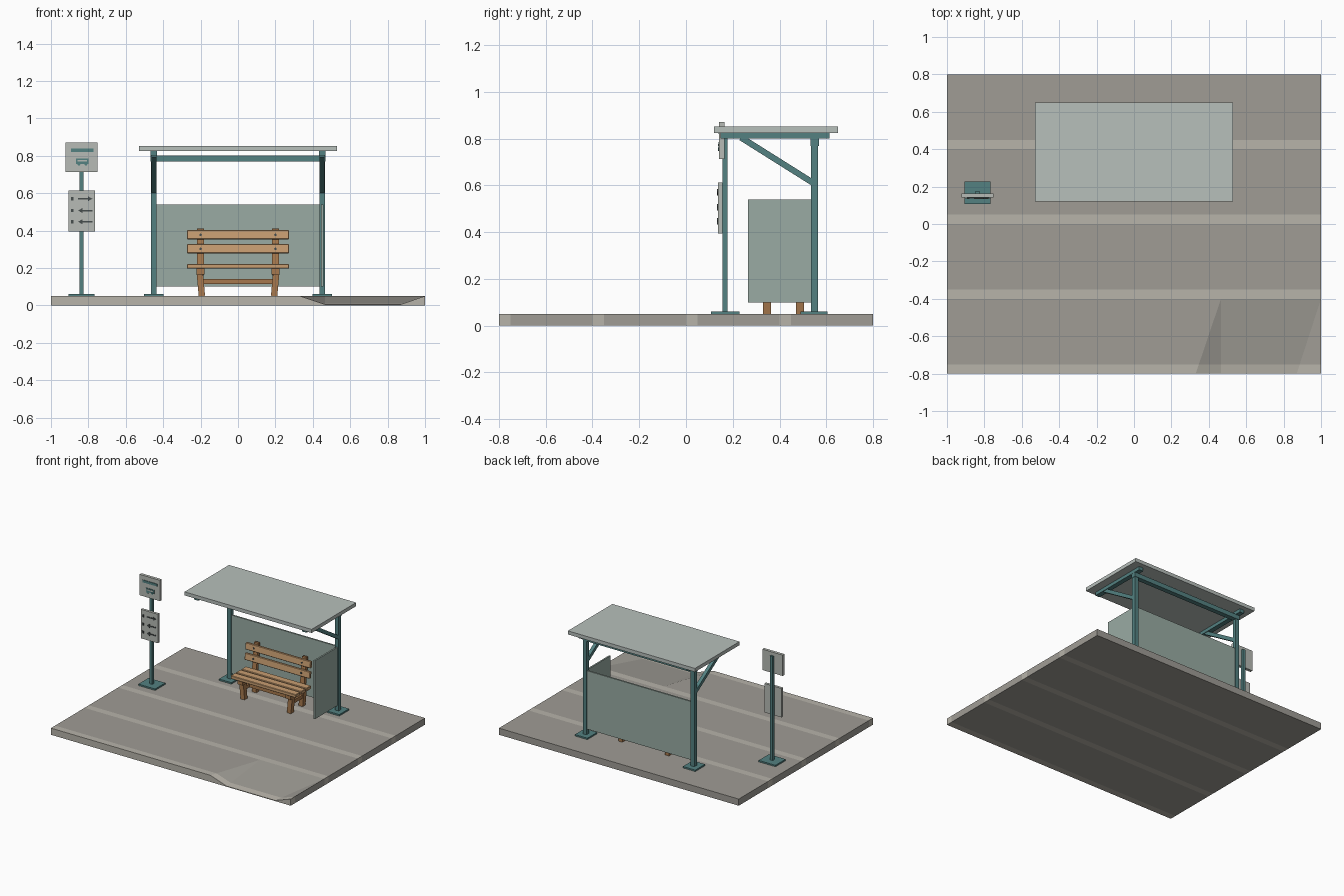
import bpy, bmesh, math
from mathutils import Vector, Matrix

if "Cube" in bpy.data.objects:
    bpy.data.objects.remove(bpy.data.objects["Cube"])


def material(name, rgb):
    m = bpy.data.materials.new(name)
    m.diffuse_color = (*[(c / 255) ** 2.2 for c in rgb], 1)
    m.use_nodes = True
    m.node_tree.nodes["Principled BSDF"].inputs["Base Color"].default_value = m.diffuse_color
    return m


PAVING = material("paving", (158, 155, 148))
KERB = material("kerb", (182, 178, 168))
STEEL = material("teal_steel", (84, 128, 128))
ROOF = material("roof_grey", (182, 190, 186))
PANEL = material("panel_green", (152, 170, 162))
BOARD = material("sign_board", (182, 186, 180))
DARK = material("dark_marks", (72, 78, 78))
SLAT = material("light_wood", (198, 156, 112))
WOOD = material("dark_wood", (166, 120, 78))


def finish(name, bm, *mats):
    bmesh.ops.recalc_face_normals(bm, faces=bm.faces)
    me = bpy.data.meshes.new(name)
    bm.to_mesh(me)
    bm.free()
    for m in mats:
        me.materials.append(m)
    ob = bpy.data.objects.new(name, me)
    bpy.context.collection.objects.link(ob)
    return ob


def box(name, x, y, z, mat, bevel=0):
    """Box from three (min, max) ranges."""
    bm = bmesh.new()
    size = [b - a for a, b in (x, y, z)]
    mid = [(a + b) / 2 for a, b in (x, y, z)]
    bmesh.ops.create_cube(bm, size=1, matrix=Matrix.Translation(mid) @ Matrix.Diagonal((*size, 1)))
    if bevel:
        bmesh.ops.bevel(bm, geom=bm.edges[:], offset=bevel, segments=1, affect='EDGES')
    return finish(name, bm, mat)


def bar(name, a, b, w, d, mat):
    """Straight bar from a to b, w wide across x."""
    a, b = Vector(a), Vector(b)
    axis = (b - a).normalized()
    side = Vector((1, 0, 0))
    side = (side - axis * side.dot(axis)).normalized()
    rot = Matrix((side, axis.cross(side), axis)).transposed().to_4x4()
    bm = bmesh.new()
    bmesh.ops.create_cube(bm, size=1, matrix=Matrix.Translation((a + b) / 2) @ rot
                          @ Matrix.Diagonal((w, d, (b - a).length, 1)))
    return finish(name, bm, mat)


def plate(name, pts, y0, y1, mat):
    """Outline in x, z extruded along y."""
    bm = bmesh.new()
    f = bm.faces.new([bm.verts.new((x, y0, z)) for x, z in pts])
    ext = bmesh.ops.extrude_face_region(bm, geom=[f])["geom"]
    bmesh.ops.translate(bm, vec=(0, y1 - y0, 0), verts=[v for v in ext if isinstance(v, bmesh.types.BMVert)])
    return finish(name, bm, mat)


def disc(name, x, y, z, r, depth, mat, n=8):
    """Short cylinder along y."""
    bm = bmesh.new()
    bmesh.ops.create_cone(bm, cap_ends=True, segments=n, radius1=r, radius2=r, depth=depth,
                          matrix=Matrix.Translation((x, y, z)) @ Matrix.Rotation(math.pi / 2, 4, 'X'))
    return finish(name, bm, mat)


# Pavement with light bands and a dropped kerb at the front right
H = 0.05
cuts = [-0.8, -0.75, -0.4, -0.35, 0, 0.05, 0.4, 0.45, 0.8]
bm = bmesh.new()
rows = []
for y in cuts:
    t = max(0, (-0.4 - y) / 0.4)
    low = H - 0.045 * t
    top = [(-1, H), (0.465 - 0.135 * t, H), (0.465, low), (1 - 0.13 * t, low), (1, H)]
    ring = top + [(x, 0) for x, z in reversed(top)]
    rows.append([bm.verts.new((x, y, z)) for x, z in ring])
for i, (a, b) in enumerate(zip(rows, rows[1:])):
    for k in range(10):
        n = (k + 1) % 10
        bm.faces.new((a[k], a[n], b[n], b[k])).material_index = (i + 1) % 2
for row, idx in ((rows[0], 1), (rows[-1], 0)):
    for k in range(4):
        bm.faces.new((row[k], row[k + 1], row[8 - k], row[9 - k])).material_index = idx
bmesh.ops.remove_doubles(bm, verts=bm.verts, dist=1e-4)
bmesh.ops.triangulate(bm, faces=[f for f in bm.faces if f.calc_center_median().y < -0.39])
finish("pavement", bm, PAVING, KERB)

# Shelter frame
for s, side in ((-1, "left"), (1, "right")):
    x = s * 0.45
    w = (x - 0.015, x + 0.015)
    box(side + "_shelter_post", w, (0.535, 0.565), (0.06, 0.80), STEEL)
    box(side + "_shelter_foot", (x - 0.052, x + 0.052), (0.49, 0.606), (H, 0.061), STEEL)
    box(side + "_roof_arm", (x - 0.018, x + 0.018), (0.147, 0.613), (0.80, 0.826), STEEL)
    bar(side + "_roof_brace", (x, 0.235, 0.805), (x, 0.55, 0.607), 0.026, 0.026, STEEL)
box("rear_beam", (-0.467, 0.467), (0.532, 0.568), (0.768, 0.802), STEEL)
box("roof", (-0.53, 0.53), (0.12, 0.65), (0.825, 0.852), ROOF)
box("back_panel", (-0.437, 0.437), (0.544, 0.556), (0.10, 0.54), PANEL)
box("side_panel", (0.444, 0.456), (0.265, 0.537), (0.10, 0.54), PANEL)

# Bench seat and backrest slats
for i in range(3):
    y = 0.30 + i * 0.064
    box(f"seat_slat_{i + 1}", (-0.272, 0.272), (y, y + 0.054), (0.196, 0.221), SLAT, 0.003)


def back_y(z):
    return 0.488 + (z - 0.2) * 0.12


for i, z in enumerate((0.302, 0.377)):
    y = back_y(z) - 0.012
    ob = box(f"back_slat_{i + 1}", (-0.272, 0.272), (-0.01, 0.01), (-0.025, 0.025), SLAT, 0.003)
    ob.location = (0, y - 0.012, z)
    ob.rotation_euler.x = -0.12
    for x in (-0.2, 0.2):
        disc("back_bolt", x, y - 0.023, z, 0.007, 0.006, DARK)

# Bench frame
for s, side in ((-1, "left"), (1, "right")):
    x = s * 0.2
    bar(side + "_back_post", (x, back_y(0.16), 0.16), (x, back_y(0.41), 0.41), 0.036, 0.024, WOOD)
    box(side + "_seat_rail", (x - 0.022, x + 0.022), (0.31, 0.495), (0.166, 0.197), WOOD)
    for y, end in ((0.347, "front"), (0.487, "back")):
        bar(f"{side}_{end}_leg", (s * 0.193, y, H), (s * 0.205, y, 0.18), 0.034, 0.034, WOOD)
    box(side + "_leg_tie", (x - 0.012, x + 0.012), (0.35, 0.485), (0.115, 0.141), WOOD)
box("bench_stretcher", (-0.195, 0.195), (0.405, 0.43), (0.115, 0.142), WOOD)

# Stop sign post
SX = -0.836
box("sign_foot", (SX - 0.07, SX + 0.07), (0.107, 0.228), (H, 0.061), STEEL)
box("sign_post", (SX - 0.011, SX + 0.011), (0.156, 0.177), (0.06, 0.845), STEEL)
box("upper_sign", (-0.921, -0.751), (0.142, 0.164), (0.714, 0.871), BOARD)
box("lower_sign", (-0.907, -0.765), (0.137, 0.157), (0.395, 0.613), BOARD)

# Upper sign marks: a bar and a small bus
box("sign_bar", (-0.893, -0.772), (0.138, 0.143), (0.82, 0.838), STEEL)
box("bus_body", (-0.866, -0.798), (0.138, 0.143), (0.757, 0.785), STEEL)
box("bus_window", (-0.858, -0.806), (0.136, 0.139), (0.769, 0.778), BOARD)
for x in (-0.851, -0.813):
    disc("bus_wheel", x, 0.14, 0.755, 0.008, 0.006, STEEL)

# Lower sign marks: direction arrows with a dot beside each
for i, (z, d) in enumerate(((0.57, 1), (0.507, -1), (0.447, -1))):
    cx = -0.817
    arrow = [(-0.038, -0.004), (0.014, -0.004), (0.014, -0.014), (0.038, 0),
             (0.014, 0.014), (0.014, 0.004), (-0.038, 0.004)]
    plate(f"arrow_{i + 1}", [(cx + d * px, z + pz) for px, pz in arrow], 0.133, 0.138, DARK)
    box(f"arrow_dot_{i + 1}", (-0.893, -0.88), (0.133, 0.138), (z - 0.009, z + 0.009), DARK)
